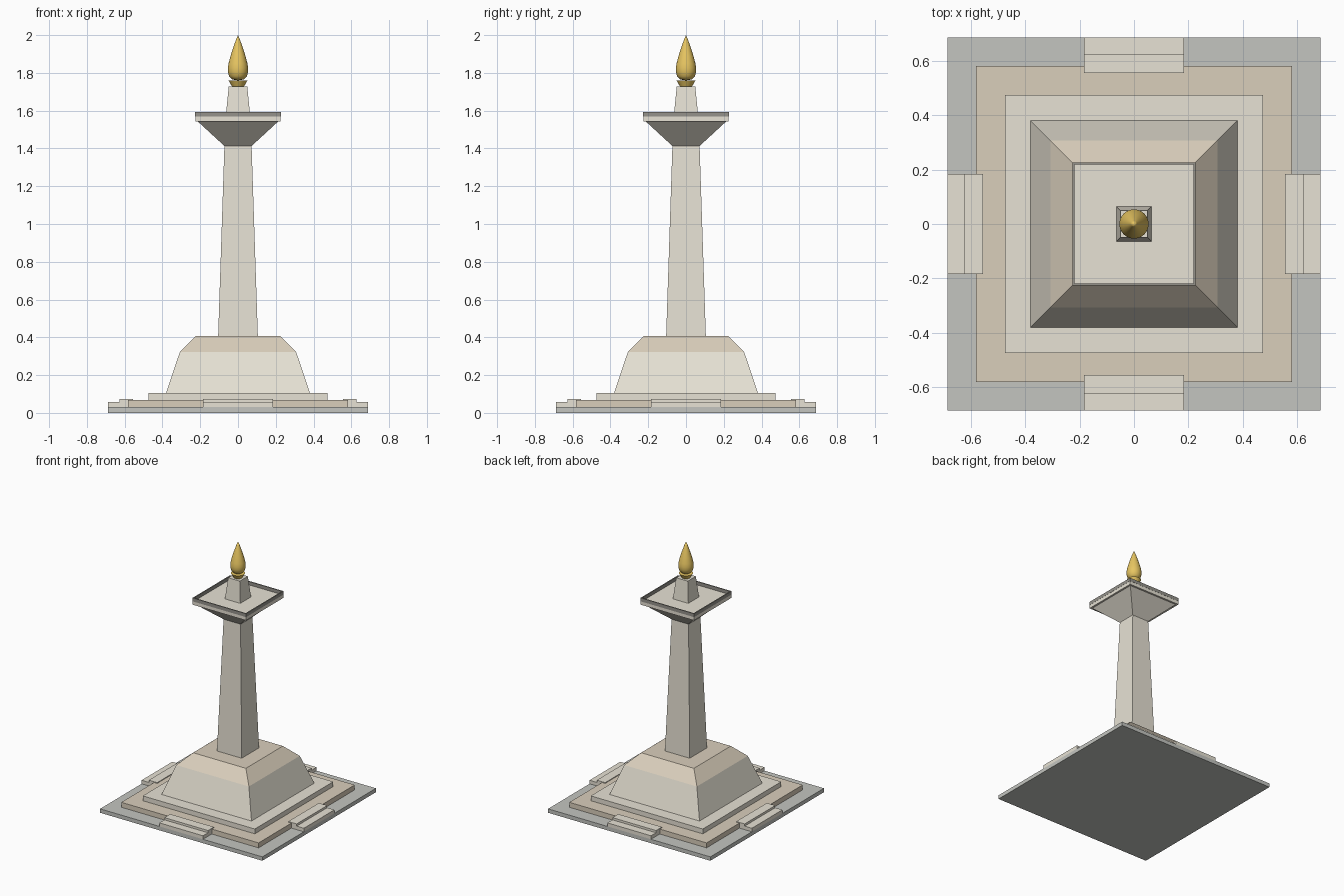
import bpy, bmesh, math

if "Cube" in bpy.data.objects:
    bpy.data.objects.remove(bpy.data.objects["Cube"])


def material(name, rgb):
    m = bpy.data.materials.new(name)
    m.diffuse_color = (*rgb, 1)
    m.use_nodes = True
    m.node_tree.nodes["Principled BSDF"].inputs["Base Color"].default_value = m.diffuse_color
    return m


STONE = material("light_stone", (0.80, 0.76, 0.66))
TAN = material("tan_stone", (0.70, 0.62, 0.50))
PAVING = material("grey_paving", (0.55, 0.56, 0.53))
DARK = material("dark_rim", (0.30, 0.29, 0.26))
GOLD = material("gold", (0.80, 0.56, 0.12))


def finish(name, bm, mat):
    bmesh.ops.recalc_face_normals(bm, faces=bm.faces)
    me = bpy.data.meshes.new(name)
    bm.to_mesh(me)
    bm.free()
    me.materials.append(mat)
    ob = bpy.data.objects.new(name, me)
    bpy.context.collection.objects.link(ob)
    return ob


def square_loft(name, levels, mat, closed=False):
    """Stack square rings given as (half width, height); capped, or closed into a frame."""
    bm = bmesh.new()
    rings = [[bm.verts.new((sx * h, sy * h, z))
              for sx, sy in ((-1, -1), (1, -1), (1, 1), (-1, 1))] for h, z in levels]
    pairs = list(zip(rings, rings[1:]))
    if closed:
        pairs.append((rings[-1], rings[0]))
    else:
        bm.faces.new(rings[0])
        bm.faces.new(rings[-1])
    for a, b in pairs:
        for i in range(4):
            j = (i + 1) % 4
            bm.faces.new((a[i], a[j], b[j], b[i]))
    return finish(name, bm, mat)


def box(name, lo, hi, mat, turn=0):
    bm = bmesh.new()
    bmesh.ops.create_cube(bm, size=1)
    for v in bm.verts:
        v.co = [(l + h) / 2 + c * (h - l) for l, h, c in zip(lo, hi, v.co)]
    ob = finish(name, bm, mat)
    ob.rotation_euler.z = turn
    return ob


def turned(name, profile, mat, sides=24):
    """Revolve a (radius, height) profile around z."""
    bm = bmesh.new()
    vs = [bm.verts.new((r, 0, z)) for r, z in profile]
    es = [bm.edges.new(p) for p in zip(vs, vs[1:])]
    bmesh.ops.spin(bm, geom=vs + es, cent=(0, 0, 0), axis=(0, 0, 1),
                   angle=math.tau, steps=sides, use_merge=True)
    bmesh.ops.remove_doubles(bm, verts=bm.verts, dist=1e-5)
    ob = finish(name, bm, mat)
    bpy.ops.object.select_all(action='DESELECT')
    ob.select_set(True)
    bpy.context.view_layer.objects.active = ob
    bpy.ops.object.shade_smooth_by_angle(angle=math.radians(40))
    return ob


# Stepped plaza
square_loft("ground_slab", [(0.688, 0), (0.688, 0.03)], PAVING)
square_loft("lower_terrace", [(0.582, 0.03), (0.582, 0.068)], TAN)
square_loft("upper_terrace", [(0.475, 0.068), (0.475, 0.105)], STONE)

# Two stairs on each side
for k, side in enumerate(("front", "right", "back", "left")):
    turn = k * math.pi / 2
    box(side + "_lower_stair", (-0.185, -0.688, 0.03), (0.185, -0.627, 0.057), STONE, turn)
    box(side + "_upper_stair", (-0.185, -0.627, 0.03), (0.185, -0.556, 0.074), STONE, turn)

# Sloped plinth and its steeper-set cap
square_loft("plinth", [(0.381, 0.105), (0.308, 0.322)], STONE)
square_loft("plinth_cap", [(0.308, 0.322), (0.224, 0.407)], TAN)

# Tapered column and viewing platform
square_loft("column", [(0.105, 0.407), (0.072, 1.413)], STONE)
square_loft("platform_flare", [(0.072, 1.413), (0.212, 1.542)], STONE)
square_loft("platform", [(0.226, 1.542), (0.226, 1.568)], STONE)
square_loft("platform_rim", [(0.227, 1.568), (0.227, 1.594), (0.219, 1.594), (0.219, 1.568)],
            DARK, closed=True)
square_loft("flame_pedestal", [(0.065, 1.568), (0.049, 1.728)], STONE)

# Gilded cup and flame
turned("flame_cup", [(0, 1.728), (0.032, 1.728), (0.05, 1.76), (0, 1.76)], GOLD)
turned("flame", [(0, 1.76), (0.03, 1.765), (0.047, 1.782), (0.053, 1.805), (0.054, 1.826),
                 (0.050, 1.85), (0.040, 1.888), (0.026, 1.932), (0.012, 1.972), (0, 2.0)], GOLD)
